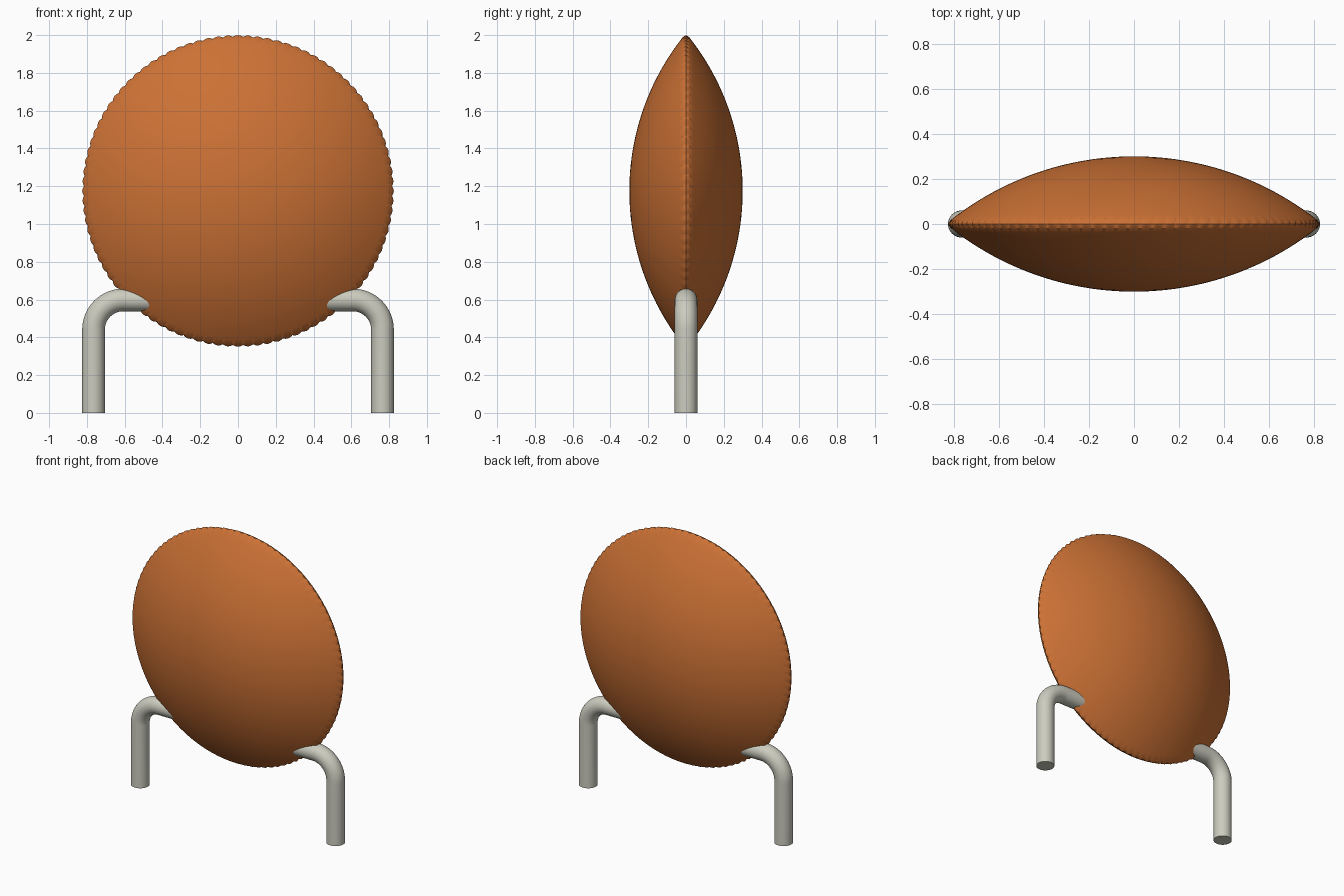
import bpy, bmesh, math

if "Cube" in bpy.data.objects:
    bpy.data.objects.remove(bpy.data.objects["Cube"], do_unlink=True)


def material(name, color, roughness):
    m = bpy.data.materials.new(name)
    m.use_nodes = True
    m.diffuse_color = color
    bsdf = m.node_tree.nodes["Principled BSDF"]
    bsdf.inputs["Base Color"].default_value = color
    bsdf.inputs["Roughness"].default_value = roughness
    return m


ORANGE = material("burnt orange", (0.60, 0.165, 0.035, 1), 0.6)
GREY = material("warm grey", (0.60, 0.60, 0.52, 1), 0.5)


def finish(name, bm, mat):
    bmesh.ops.recalc_face_normals(bm, faces=bm.faces[:])
    me = bpy.data.meshes.new(name)
    bm.to_mesh(me)
    bm.free()
    me.materials.append(mat)
    ob = bpy.data.objects.new(name, me)
    bpy.context.collection.objects.link(ob)
    bpy.ops.object.select_all(action="DESELECT")
    ob.select_set(True)
    bpy.context.view_layer.objects.active = ob
    bpy.ops.object.shade_smooth_by_angle(angle=math.radians(30))
    return ob


def skin(bm, rings, closed_ends=False):
    """Join successive rings of vertices with quads."""
    for a, b in zip(rings, rings[1:]):
        n = len(a)
        for i in range(n):
            j = (i + 1) % n
            bm.faces.new((a[i], a[j], b[j], b[i]))
    if closed_ends:
        bm.faces.new(rings[0])
        bm.faces.new(rings[-1])


# Lens-shaped disc: two spherical caps meeting in a fine scalloped rim
CENTRE_Z, DEPTH, CAP_R, CAP_Y = 1.175, 0.30, 0.814, 0.017
SCALLOPS, STEPS = 96, 4
SEG = SCALLOPS * STEPS
h = DEPTH - CAP_Y
SPHERE_R = (CAP_R ** 2 + h ** 2) / (2 * h)
max_angle = math.asin(CAP_R / SPHERE_R)

bm = bmesh.new()


def disc_ring(radius, y, bump=0.0):
    ring = []
    for i in range(SEG):
        a = 2 * math.pi * i / SEG
        r = radius + bump * abs(math.sin(math.pi * i / STEPS + math.pi / 2))
        ring.append(bm.verts.new((r * math.sin(a), y, CENTRE_Z + r * math.cos(a))))
    return ring


N = 24
cap = []
for k in range(1, N + 1):
    t = max_angle * k / N
    cap.append((SPHERE_R * math.sin(t), DEPTH - SPHERE_R * (1 - math.cos(t))))
rings = [disc_ring(r, -y) for r, y in cap]
rings.append(disc_ring(0.816, 0.0, 0.009))
rings += [disc_ring(r, y) for r, y in reversed(cap)]
skin(bm, rings)
for ring, y in ((rings[0], -DEPTH), (rings[-1], DEPTH)):
    pole = bm.verts.new((0, y, CENTRE_Z))
    for i in range(SEG):
        bm.faces.new((pole, ring[i], ring[(i + 1) % SEG]))
finish("lens_disc", bm, ORANGE)

# Bent tube legs: upright, quarter bend, then a short run into the disc
TUBE_R, LEG_X, BEND_R, BEND_Z, INNER_X = 0.06, 0.765, 0.158, 0.44, 0.46
SIDES, BENDS = 32, 16
bend_x = LEG_X - BEND_R
path = [(LEG_X, 0.0, 0.0)]
for k in range(BENDS + 1):
    a = math.pi / 2 * k / BENDS
    path.append((bend_x + BEND_R * math.cos(a), BEND_Z + BEND_R * math.sin(a), a))
path.append((INNER_X, BEND_Z + BEND_R, math.pi / 2))

for name, side in (("left_leg", 1), ("right_leg", -1)):
    bm = bmesh.new()
    tube = []
    for x, z, a in path:
        ring = []
        for i in range(SIDES):
            p = 2 * math.pi * i / SIDES
            out = TUBE_R * math.cos(p)
            ring.append(bm.verts.new((side * (x + out * math.cos(a)),
                                      TUBE_R * math.sin(p),
                                      z + out * math.sin(a))))
        tube.append(ring)
    skin(bm, tube, closed_ends=True)
    finish(name, bm, GREY)
